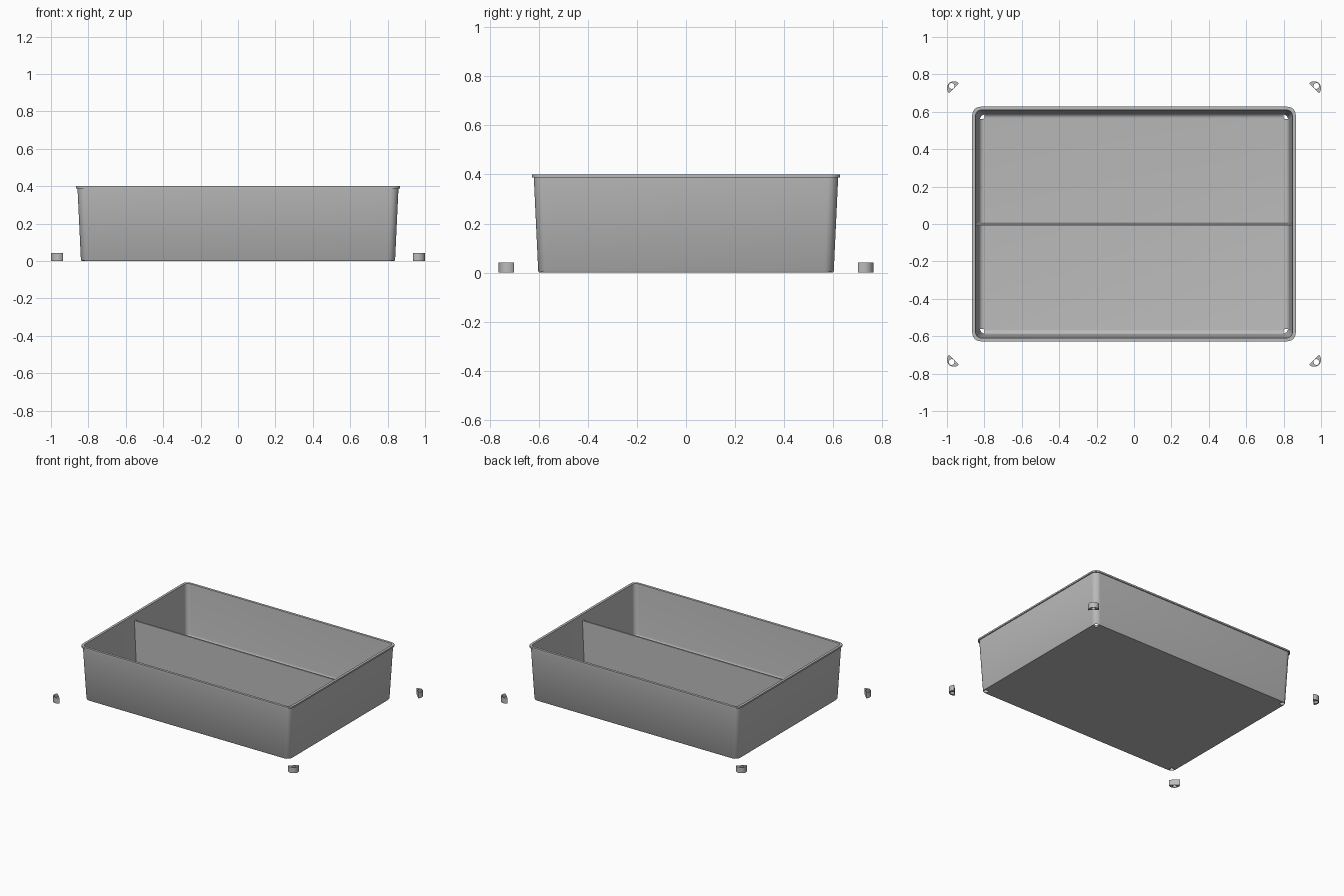
import bpy, bmesh, math
from mathutils import Vector, Matrix

cube = bpy.data.objects.get("Cube")
if cube:
    bpy.data.objects.remove(cube, do_unlink=True)

grey = bpy.data.materials.new("plain grey")
grey.use_nodes = True
colour = (0.5, 0.5, 0.5, 1)
grey.diffuse_color = colour
grey.node_tree.nodes["Principled BSDF"].inputs["Base Color"].default_value = colour


def loft(name, rings):
    """Skin a stack of equal point rings and cap both ends."""
    bm = bmesh.new()
    loops = [[bm.verts.new(p) for p in ring] for ring in rings]
    n = len(loops[0])
    for a, b in zip(loops, loops[1:]):
        for i in range(n):
            j = (i + 1) % n
            bm.faces.new((a[i], a[j], b[j], b[i]))
    bm.faces.new(loops[0][::-1])
    bm.faces.new(loops[-1])
    bmesh.ops.recalc_face_normals(bm, faces=bm.faces)
    mesh = bpy.data.meshes.new(name)
    bm.to_mesh(mesh)
    bm.free()
    mesh.materials.append(grey)
    obj = bpy.data.objects.new(name, mesh)
    bpy.context.collection.objects.link(obj)
    return obj


def rounded_rect(hx, hy, r, z, steps=8):
    pts = []
    for k, (sx, sy) in enumerate([(1, 1), (-1, 1), (-1, -1), (1, -1)]):
        for i in range(steps + 1):
            a = math.pi / 2 * (k + i / steps)
            pts.append((sx * (hx - r) + r * math.cos(a),
                        sy * (hy - r) + r * math.sin(a), z))
    return pts


def arc(centre, r, z, start, sweep, n):
    return [(centre[0] + r * math.cos(start + sweep * i / n),
             centre[1] + r * math.sin(start + sweep * i / n), z) for i in range(n)]


def drill(name, target, centre, r, z0, z1):
    """Cut a vertical round hole."""
    cutter = loft(name, [arc(centre, r, z, 0, math.tau, 24) for z in (z0, z1)])
    cutter.hide_render = True
    cutter.hide_set(True)
    mod = target.modifiers.new(name, 'BOOLEAN')
    mod.operation, mod.solver, mod.object = 'DIFFERENCE', 'EXACT', cutter
    bpy.context.view_layer.objects.active = target
    bpy.ops.object.modifier_apply(modifier=mod.name)
    bpy.data.objects.remove(cutter, do_unlink=True)


def smooth(obj):
    bpy.ops.object.select_all(action='DESELECT')
    obj.select_set(True)
    bpy.context.view_layer.objects.active = obj
    bpy.ops.object.shade_smooth_by_angle(angle=math.radians(35))


# Tray: outer wall, lip, then down the inside to the filleted floor
HX, HY = 0.84, 0.602            # outer half size at the foot
profile = [(-0.004, 0.0, 0.036), (0.0, 0.006, 0.04), (0.018, 0.388, 0.042),
           (0.025, 0.388, 0.045), (0.025, 0.4, 0.045), (0.007, 0.4, 0.03)]
fillet = 0.026
for i in range(7):
    t = math.pi / 2 * i / 6
    inset = fillet * (1 - math.cos(t))
    profile.append((-0.011 - inset, 0.012 + fillet * (1 - math.sin(t)), 0.032 - inset))
tray = loft("tray", [rounded_rect(HX + d, HY + d, max(r, 0.005), z) for d, z, r in profile])

# Drain holes in the floor corners
for sx in (-1, 1):
    for sy in (-1, 1):
        drill("drain_hole", tray, (sx * 0.815, sy * 0.577), 0.017, -0.02, 0.022)
smooth(tray)

# Divider: tapered plate sunk slightly into walls and floor
divider = loft("divider", [
    [(-hx, -hy, z), (hx, -hy, z), (hx, hy, z), (-hx, hy, z)]
    for hx, hy, z in ((0.834, 0.008, 0.006), (0.849, 0.006, 0.355))])

# Loose feet: half discs with a round hole, flat side towards the tray
for sx, side in ((-1, "right"), (1, "left")):
    for sy, end in ((-1, "front"), (1, "back")):
        centre = Vector((sx * 0.963, sy * 0.726))
        out = math.atan2(sy, sx)
        ring = lambda z: arc(centre, 0.037, z, out - math.pi / 2, math.pi * 21 / 20, 21)
        foot = loft(f"{end}_{side}_foot", [ring(0.0), ring(0.042)])
        hole = centre + Vector((math.cos(out), math.sin(out))) * 0.017
        drill("foot_hole", foot, hole, 0.0155, -0.02, 0.06)
        smooth(foot)
